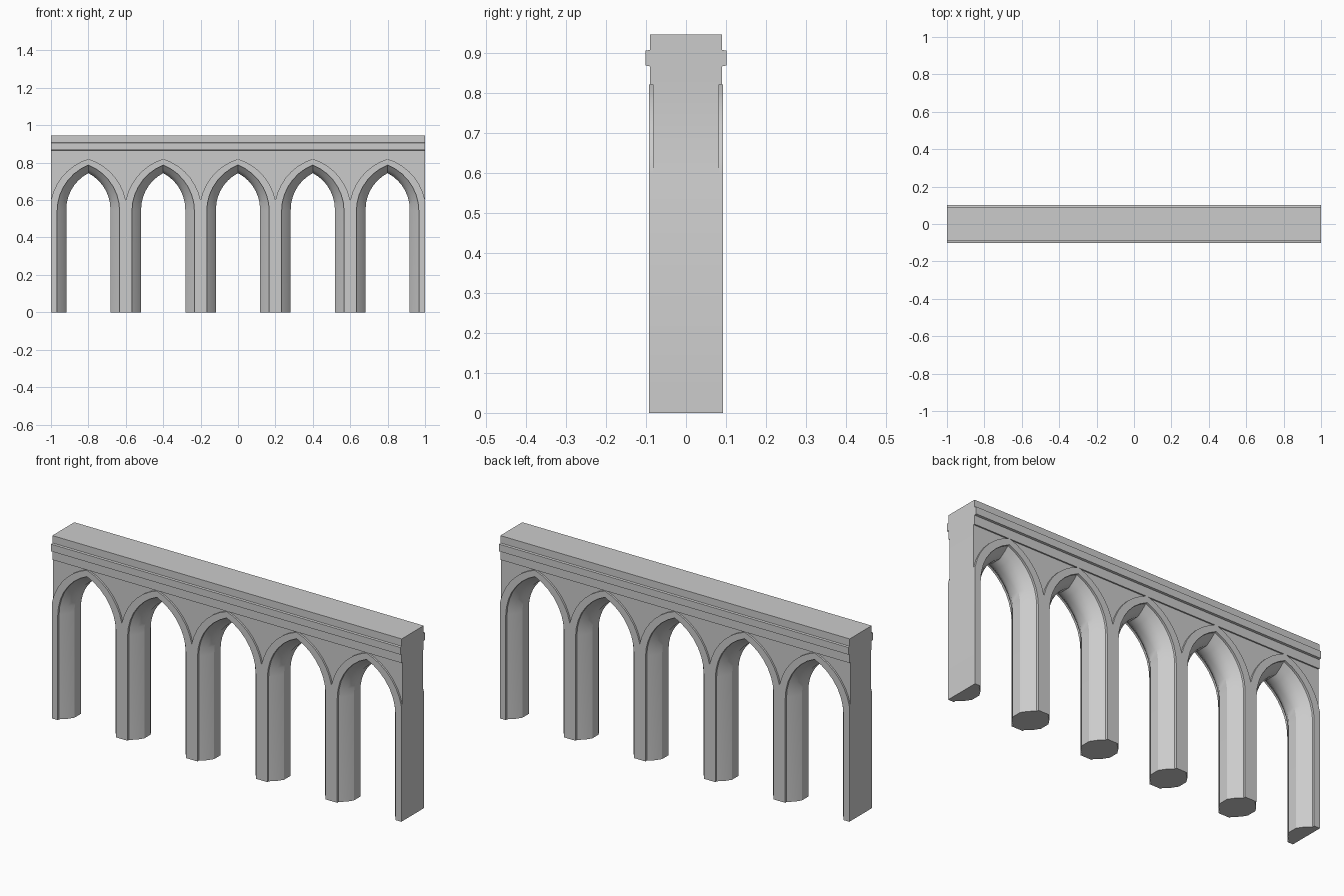
import bpy, bmesh
from math import sin, cos, asin, acos

if "Cube" in bpy.data.objects:
    bpy.data.objects.remove(bpy.data.objects["Cube"])

TOP = 0.82      # height where the spandrels meet the frieze
N = 7           # segments per half arch


def arch(half, spring, apex, limit=0.2):
    """Half outline of a pointed opening, floor to apex, clipped to the bay width."""
    rise = apex - spring
    r = (half ** 2 + rise ** 2) / (2 * half)
    c = half - r
    a0 = acos(min(1, (limit - c) / r)) if half > limit else 0
    a1 = asin(rise / r)
    pts = [(min(half, limit), 0.0)]
    for i in range(N + 1):
        a = a0 + (a1 - a0) * i / N
        pts.append((c + r * cos(a), spring + r * sin(a)))
    pts[-1] = (0.0, apex)
    return pts


def finish(bm, name):
    bmesh.ops.remove_doubles(bm, verts=bm.verts, dist=0.0005)
    bmesh.ops.recalc_face_normals(bm, faces=bm.faces)
    me = bpy.data.meshes.new(name)
    bm.to_mesh(me)
    bm.free()
    ob = bpy.data.objects.new(name, me)
    bpy.context.collection.objects.link(ob)
    bpy.ops.object.select_all(action='DESELECT')
    ob.select_set(True)
    bpy.context.view_layer.objects.active = ob
    bpy.ops.object.shade_smooth_by_angle(angle=0.56)
    return ob


# Moulding outlines from the front face to the middle of the wall
outer = arch(0.206, 0.54, TOP)
lip = arch(0.167, 0.54, 0.787)
mid = arch(0.138, 0.545, 0.764)
deep = arch(0.118, 0.55, 0.744)
spandrel_top = [(x, max(z, TOP)) for x, z in outer[1:]]
half_rings = [(outer, 0.083), (outer, 0.093), (lip, 0.093), (lip, 0.082),
              (mid, 0.056), (deep, 0.026)]
rings = [(p, -y) for p, y in half_rings] + [(p, y) for p, y in reversed(half_rings)]

# Arcade: piers, archivolts, soffits and spandrels for five bays
bm = bmesh.new()
for bay in range(5):
    cx = -0.8 + 0.4 * bay
    for s in (-1, 1):
        def loft(a, ya, b, yb):
            va = [bm.verts.new((cx + s * x, ya, z)) for x, z in a]
            vb = [bm.verts.new((cx + s * x, yb, z)) for x, z in b]
            for i in range(len(a) - 1):
                bm.faces.new((va[i], va[i + 1], vb[i + 1], vb[i]))
        # the recess step only exists above the springing of the outer arch
        for k, ((a, ya), (b, yb)) in enumerate(zip(rings, rings[1:])):
            if k in (0, len(rings) - 2):
                loft(a[1:], ya, b[1:], yb)
            else:
                loft(a, ya, b, yb)
        for y in (-0.083, 0.083):
            loft(outer[1:], y, [(x, TOP + 0.01) for x, z in spandrel_top], y)
        # pier foot
        bm.faces.new([bm.verts.new((cx + s * p[0][0], y, 0)) for p, y in rings[1:-1]])
# end walls
zs = outer[1][1]
for x in (-1, 1):
    half = [(0.093, 0), (0.093, zs), (0.083, zs), (0.083, TOP + 0.01)]
    prof = [(-y, z) for y, z in half] + [(y, z) for y, z in reversed(half)]
    bm.faces.new([bm.verts.new((x, y, z)) for y, z in prof])
bmesh.ops.dissolve_degenerate(bm, dist=0.0002, edges=bm.edges)
finish(bm, "arcade")

# Frieze with projecting string course, one extruded profile
half = [(0.09, TOP), (0.09, 0.866), (0.101, 0.868), (0.101, 0.905),
        (0.09, 0.907), (0.09, 0.945)]
prof = [(-y, z) for y, z in half] + [(y, z) for y, z in reversed(half)]
bm = bmesh.new()
face = bm.faces.new([bm.verts.new((-1, y, z)) for y, z in prof])
ext = bmesh.ops.extrude_face_region(bm, geom=[face], use_keep_orig=True)
for v in ext["geom"]:
    if isinstance(v, bmesh.types.BMVert):
        v.co.x = 1
finish(bm, "frieze_and_cornice")
